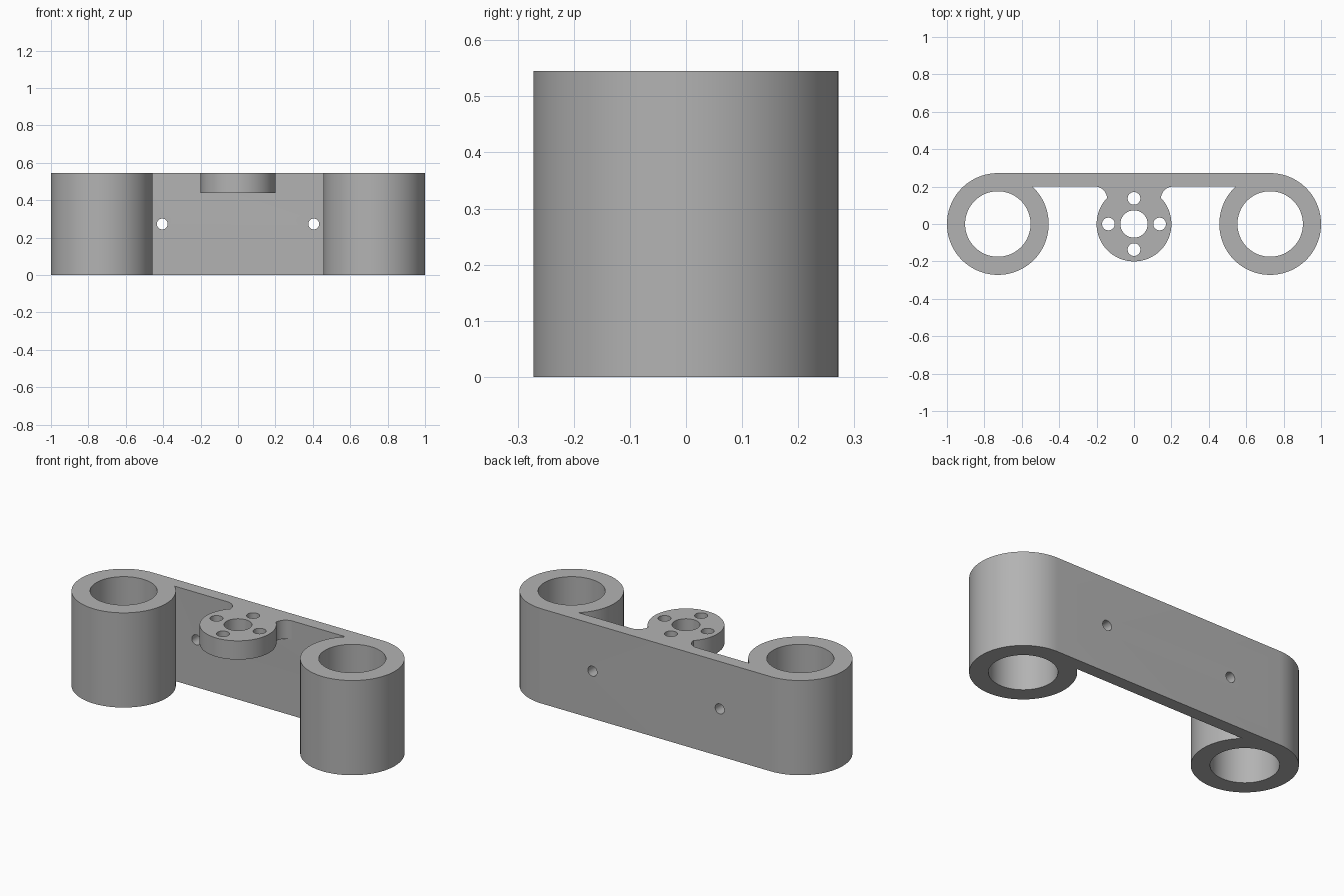
import bpy, bmesh
from math import cos, sin, radians, pi
from mathutils import Matrix

if "Cube" in bpy.data.objects:
    bpy.data.objects.remove(bpy.data.objects["Cube"])

HEIGHT = 0.545
TUBE_X, TUBE_R, BORE_R = 0.728, 0.272, 0.175
PLATE_FRONT = 0.2
FLANGE_Z, FLANGE_R = 0.437, 0.2

grey = bpy.data.materials.new("plain grey")
grey.use_nodes = True
colour = (0.45, 0.45, 0.45, 1)
grey.diffuse_color = colour
grey.node_tree.nodes["Principled BSDF"].inputs["Base Color"].default_value = colour


def arc(cx, cy, r, start, end, steps):
    angles = [radians(start + (end - start) * i / steps) for i in range(steps + 1)]
    return [(cx + r * cos(a), cy + r * sin(a)) for a in angles]


def mirrored(points):
    return [(-x, y) for x, y in reversed(points)]


def prism(name, outline, z0, z1):
    """Extrude a flat outline from z0 to z1."""
    bm = bmesh.new()
    base = bm.faces.new([bm.verts.new((x, y, z0)) for x, y in outline])
    top = bmesh.ops.extrude_face_region(bm, geom=[base])["geom"]
    verts = [v for v in top if isinstance(v, bmesh.types.BMVert)]
    bmesh.ops.translate(bm, verts=verts, vec=(0, 0, z1 - z0))
    bmesh.ops.recalc_face_normals(bm, faces=bm.faces)
    return make_object(name, bm)


def make_object(name, bm):
    mesh = bpy.data.meshes.new(name)
    bm.to_mesh(mesh)
    bm.free()
    mesh.materials.append(grey)
    obj = bpy.data.objects.new(name, mesh)
    bpy.context.collection.objects.link(obj)
    return obj


def drill(name, location, r, depth, segments, along_y=False):
    bm = bmesh.new()
    turn = Matrix.Rotation(pi / 2 if along_y else 0, 4, 'X')
    bmesh.ops.create_cone(bm, cap_ends=True, segments=segments, radius1=r, radius2=r,
                          depth=depth, matrix=Matrix.Translation(location) @ turn)
    return make_object(name, bm)


def combine(target, tool, operation):
    """Apply a boolean and discard the tool."""
    tool.hide_render = True
    mod = target.modifiers.new(tool.name, 'BOOLEAN')
    mod.operation, mod.object, mod.solver = operation, tool, 'EXACT'
    bpy.context.view_layer.objects.active = target
    bpy.ops.object.modifier_apply(modifier=mod.name)
    bpy.data.objects.remove(tool)


# Back plate running into a round post at each end
post = arc(-TUBE_X, 0, TUBE_R, 90, 407.3, 84)
bracket = prism("bracket", post + mirrored(post), 0, HEIGHT)

# Round mounting flange with a filleted neck
fillet = arc(0.209, 0.135, 0.065, 90, 176, 12)
neck = [(0.209, PLATE_FRONT + 0.04)] + fillet
rim = arc(0, 0, FLANGE_R, 43, -223, 72)
flange = prism("flange", neck + rim + mirrored(neck), FLANGE_Z, HEIGHT)
combine(bracket, flange, 'UNION')

# Post bores and plate screw holes
for side in (-1, 1):
    combine(bracket, drill("bore", (side * TUBE_X, 0, HEIGHT / 2), BORE_R, 1, 72), 'DIFFERENCE')
    combine(bracket, drill("screw_hole", (side * 0.405, 0.24, HEIGHT / 2), 0.029, 0.2, 32, True),
            'DIFFERENCE')

# Flange shaft hole and four bolt holes
combine(bracket, drill("shaft_hole", (0, 0, 0.5), 0.073, 0.4, 48), 'DIFFERENCE')
for i in range(4):
    a = i * pi / 2
    spot = (0.137 * cos(a), 0.137 * sin(a), 0.5)
    combine(bracket, drill("bolt_hole", spot, 0.034, 0.4, 32), 'DIFFERENCE')

# Merge leftover coplanar seams, then smooth the curved walls
bm = bmesh.new()
bm.from_mesh(bracket.data)
bmesh.ops.remove_doubles(bm, verts=bm.verts, dist=0.0001)
bmesh.ops.dissolve_limit(bm, angle_limit=radians(0.5), verts=bm.verts, edges=bm.edges)
bm.to_mesh(bracket.data)
bm.free()
bpy.ops.object.select_all(action='DESELECT')
bracket.select_set(True)
bpy.context.view_layer.objects.active = bracket
bpy.ops.object.shade_smooth_by_angle(angle=radians(30))
